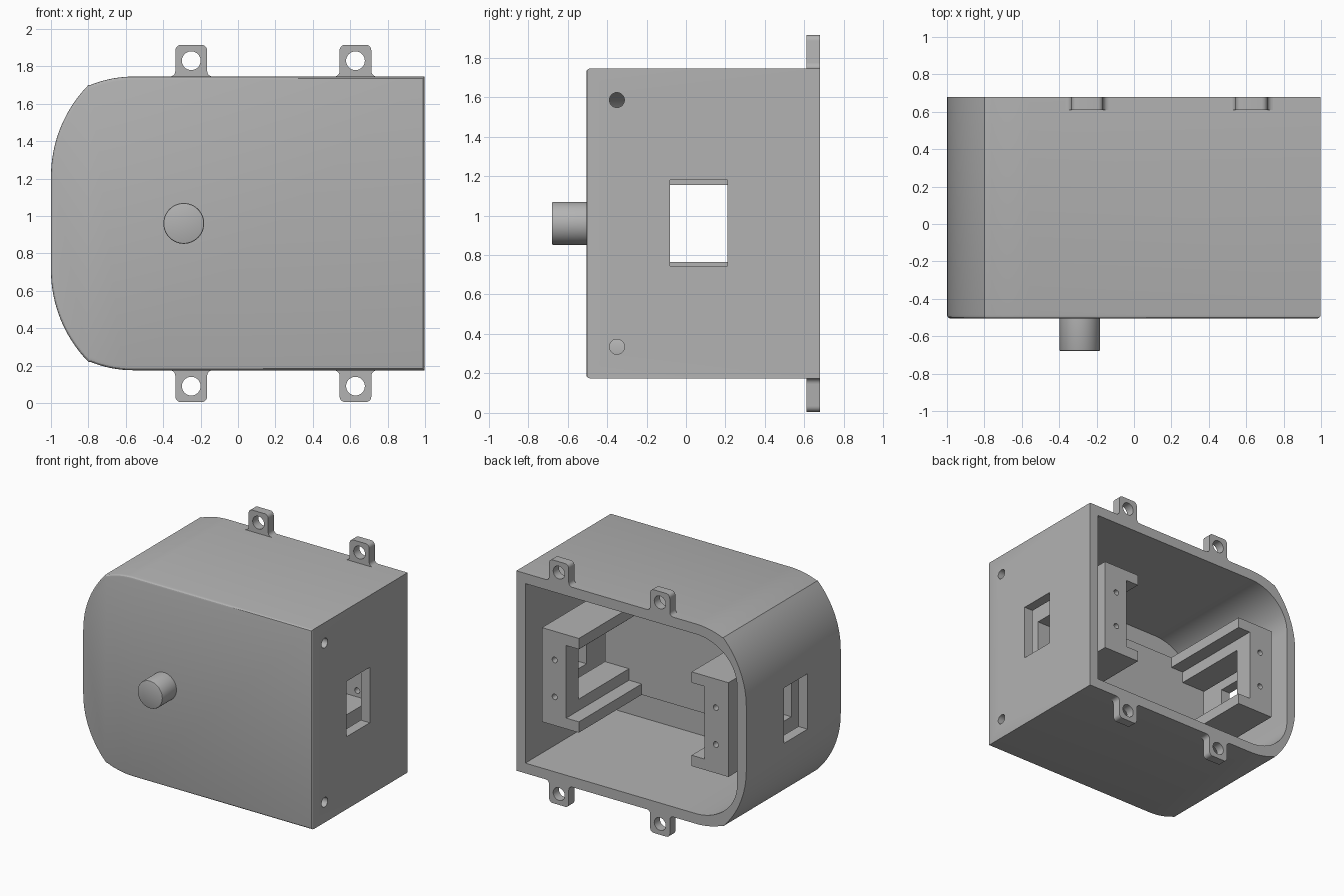
import bpy, bmesh, math
from mathutils import Vector

if "Cube" in bpy.data.objects:
    bpy.data.objects.remove(bpy.data.objects["Cube"])

ZC = 0.96                       # height of the horizontal symmetry plane
BACK, FRONT = 0.68, -0.505

grey = bpy.data.materials.new("plain_grey")
grey.diffuse_color = (0.45, 0.45, 0.45, 1)
grey.use_nodes = True
grey.node_tree.nodes["Principled BSDF"].inputs["Base Color"].default_value = grey.diffuse_color


def finish(name, bm):
    bmesh.ops.recalc_face_normals(bm, faces=bm.faces)
    me = bpy.data.meshes.new(name)
    bm.to_mesh(me)
    bm.free()
    ob = bpy.data.objects.new(name, me)
    bpy.context.collection.objects.link(ob)
    me.materials.append(grey)
    return ob


def prism(name, pts, y0, y1, bevel=0):
    """Extrude an (x, z) outline along y, optionally rounding its front rim."""
    bm = bmesh.new()
    f = bm.faces.new([bm.verts.new((x, y0, z)) for x, z in pts])
    r = bmesh.ops.extrude_face_region(bm, geom=[f])
    bmesh.ops.translate(bm, verts=[v for v in r["geom"] if isinstance(v, bmesh.types.BMVert)],
                        vec=(0, y1 - y0, 0))
    if bevel:
        rim = [e for e in bm.edges if all(abs(v.co.y - y0) < 1e-5 for v in e.verts)]
        bmesh.ops.bevel(bm, geom=rim, offset=bevel, segments=3, profile=0.5, affect='EDGES')
    return finish(name, bm)


def box(name, x, y, z):
    return prism(name, [(x[0], z[0]), (x[1], z[0]), (x[1], z[1]), (x[0], z[1])], *y)


def cylinder(name, p0, p1, r, bevel=0):
    a, b = Vector(p0), Vector(p1)
    bm = bmesh.new()
    bmesh.ops.create_cone(bm, cap_ends=True, segments=48, radius1=r, radius2=r, depth=(b - a).length)
    if bevel:
        rim = [e for e in bm.edges if all(v.co.z > 0 for v in e.verts)]
        bmesh.ops.bevel(bm, geom=rim, offset=bevel, segments=2, profile=0.5, affect='EDGES')
    bm.transform((b - a).to_track_quat('Z', 'Y').to_matrix().to_4x4())
    bmesh.ops.translate(bm, verts=bm.verts, vec=(a + b) / 2)
    return finish(name, bm)


def combine(ob, others, op):
    for o in others:
        m = ob.modifiers.new("bool", 'BOOLEAN')
        m.operation, m.object, m.solver = op, o, 'EXACT'
        bpy.context.view_layer.objects.active = ob
        bpy.ops.object.modifier_apply(modifier=m.name)
        bpy.data.objects.remove(o)


def arc(cx, cz, rx, rz, a0, a1, n):
    return [(cx + rx * math.cos(math.radians(a0 + (a1 - a0) * i / n)),
             cz + rz * math.sin(math.radians(a0 + (a1 - a0) * i / n))) for i in range(n + 1)]


def mirrored(upper):
    """Complete an upper outline with its reflection below the middle plane."""
    return upper + [(x, 2 * ZC - z) for x, z in reversed(upper)]


# Housing: rounded end on the left, square end on the right, open at the back
outer = [(0.998, 1.745)] + arc(-0.56, 1.135, 0.61, 0.61, 90, 112, 8)
outer += arc(-0.30, 1.21, 0.70, 0.70, 135.5, 180, 16)
inner = [(0.92, 1.665)] + arc(-0.56, 1.345, 0.36, 0.32, 90, 180, 24)
housing = prism("housing", mirrored(outer), FRONT, BACK, 0.018)
cuts = [prism("cavity", mirrored(inner), -0.425, 0.9)]
# Windows through both ends, with a shallow chamfer outside
for s in (-1, 1):
    cuts.append(box("window", sorted((s * 0.8, s * 1.1)), (-0.08, 0.21), (0.745, 1.18)))
# Pin holes in the square end
for z in (0.335, 1.585):
    cuts.append(cylinder("pin_hole", (0.8, -0.35, z), (1.1, -0.35, z), 0.038))
combine(housing, cuts, 'DIFFERENCE')

# Mounting lugs on top and bottom edges, flared at the root
parts = [housing]
for cx in (-0.25, 0.628):
    half = arc(0.115, 1.775, 0.03, 0.03, 270, 180, 5) + arc(0.055, 1.885, 0.03, 0.03, 0, 90, 5)
    half = [(0.115, 1.735)] + half
    shape = [(cx + x, z) for x, z in half] + [(cx - x, z) for x, z in reversed(half)]
    for side, flip in (("upper", 1), ("lower", -1)):
        pts = [(x, ZC + flip * (z - ZC)) for x, z in shape]
        lug = prism(side + "_lug", pts, 0.61, BACK)
        z = ZC + flip * 0.87
        combine(lug, [cylinder("lug_hole", (cx, 0.5, z), (cx, 0.8, z), 0.05)], 'DIFFERENCE')
        parts.append(lug)

# Shaft on the front
parts.append(cylinder("shaft", (-0.29, -0.49, ZC), (-0.29, -0.68, ZC), 0.109, 0.008))

# Inner cradle: backing pad, stepped rails and screw plates at both ends
parts.append(box("cradle_pad", (-0.81, 0.81), (-0.43, -0.15), (0.59, 2 * ZC - 0.59)))
for s, end in ((-1, "left"), (1, "right")):
    rail = [(0.49, 0.59), (0.81, 0.59), (0.81, 0.765), (0.60, 0.765), (0.60, 0.675), (0.49, 0.675)]
    for flip, level in ((1, "lower"), (-1, "upper")):
        pts = [(s * x, ZC + flip * (z - ZC)) for x, z in rail]
        parts.append(prism(f"{end}_{level}_rail", pts, -0.15, 0.63))
    plate = box(end + "_screw_plate", sorted((s * 0.60, s * 0.81)), (0.48, 0.63), (0.765, 2 * ZC - 0.765))
    holes = [cylinder("screw_hole", (s * 0.70, 0.4, z), (s * 0.70, 0.8, z), 0.022)
             for z in (ZC - 0.145, ZC + 0.145)]
    combine(plate, holes, 'DIFFERENCE')
    parts.append(plate)

# Smooth curved faces while keeping sharp edges
bpy.ops.object.select_all(action='DESELECT')
for ob in parts:
    ob.select_set(True)
bpy.context.view_layer.objects.active = housing
bpy.ops.object.shade_smooth_by_angle(angle=math.radians(25))
